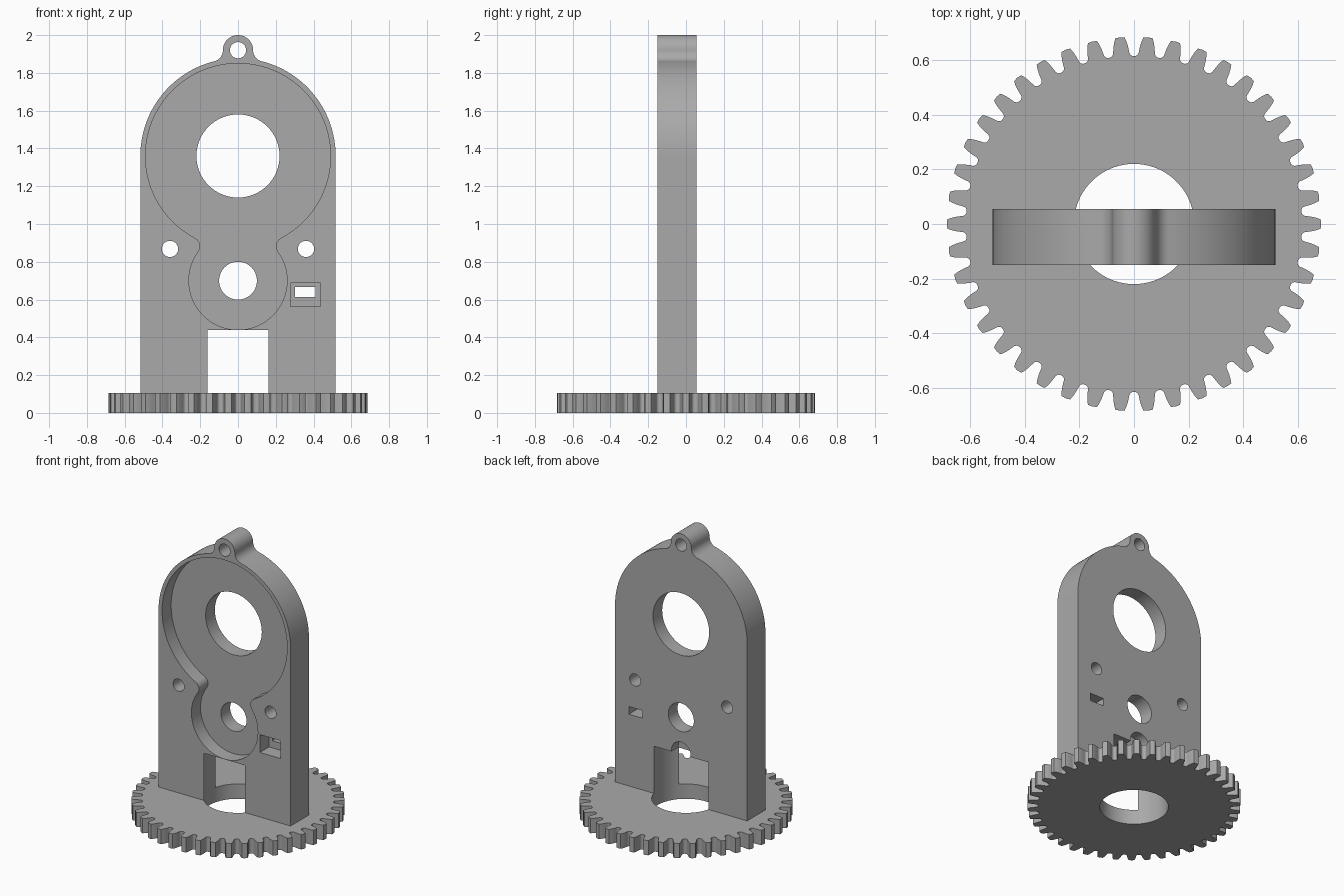
import bpy, bmesh
from math import sin, cos, pi, sqrt, atan2, tau, radians

if "Cube" in bpy.data.objects:
    bpy.data.objects.remove(bpy.data.objects["Cube"], do_unlink=True)

grey = bpy.data.materials.new("plain grey")
grey.use_nodes = True
colour = (0.4, 0.4, 0.4, 1)
grey.diffuse_color = colour
grey.node_tree.nodes["Principled BSDF"].inputs["Base Color"].default_value = colour

FRONT, BACK, MIDDLE = -0.15, 0.055, -0.048
GEAR_TOP = 0.105
BORE = 0.22


def prism(name, outline, low, high, upright):
    """Extrude a 2D outline along y (upright: x, z) or along z (flat: x, y)."""
    bm = bmesh.new()
    place = (lambda p, d: (p[0], d, p[1])) if upright else (lambda p, d: (p[0], p[1], d))
    a = [bm.verts.new(place(p, low)) for p in outline]
    b = [bm.verts.new(place(p, high)) for p in outline]
    bm.faces.new(a)
    bm.faces.new(b)
    for i in range(len(a)):
        j = (i + 1) % len(a)
        bm.faces.new((a[i], a[j], b[j], b[i]))
    bmesh.ops.recalc_face_normals(bm, faces=bm.faces)
    mesh = bpy.data.meshes.new(name)
    bm.to_mesh(mesh)
    bm.free()
    mesh.materials.append(grey)
    obj = bpy.data.objects.new(name, mesh)
    bpy.context.collection.objects.link(obj)
    return obj


def arc(x, z, r, start, end, steps):
    return [(x + r * cos(start + (end - start) * i / steps),
             z + r * sin(start + (end - start) * i / steps)) for i in range(steps + 1)]


def circle(x, z, r, steps=64):
    return arc(x, z, r, 0, tau, steps)[:-1]


def box(x1, x2, z1, z2):
    return [(x1, z1), (x2, z1), (x2, z2), (x1, z2)]


def blended(z_top, r_top, z_low, r_low, fillet):
    """Right half of two stacked circles joined by a fillet: centre and tangent angles."""
    gap, d1, d2 = z_top - z_low, r_top + fillet, r_low + fillet
    rise = (d2 * d2 - d1 * d1 + gap * gap) / (2 * gap)
    x = sqrt(d2 * d2 - rise * rise)
    z = z_low + rise
    return x, z, atan2(z - z_top, x), atan2(z - z_low, x)


def blend_half(z_top, r_top, z_low, r_low, fillet, last):
    x, z, a, b = blended(z_top, r_top, z_low, r_low, fillet)
    half = arc(0, z_top, r_top, pi / 2, a, 40)
    half += arc(x, z, fillet, a + pi, b + pi, 12)[1:]
    return half + arc(0, z_low, r_low, b, last, 40)[1:]


def mirrored(half):
    """Close a right half outline with its mirror image."""
    return half + [(-x, z) for x, z in reversed(half) if x > 1e-5]


def cut(target, cutter):
    mod = target.modifiers.new("cut", 'BOOLEAN')
    mod.operation = 'DIFFERENCE'
    mod.solver = 'EXACT'
    mod.object = cutter
    bpy.context.view_layer.objects.active = target
    bpy.ops.object.modifier_apply(modifier=mod.name)
    bpy.data.objects.remove(cutter, do_unlink=True)


def smooth(obj):
    bpy.ops.object.select_all(action='DESELECT')
    obj.select_set(True)
    bpy.context.view_layer.objects.active = obj
    bpy.ops.object.shade_smooth_by_angle(angle=radians(30))


# Upright plate with a round top and a hanging lug
half = blend_half(1.92, 0.08, 1.36, 0.517, 0.06, 0) + [(0.517, GEAR_TOP - 0.005)]
plate = prism("upright_plate", mirrored(half), FRONT, BACK, True)

# Keyhole-shaped recess in the front
recess = blend_half(1.36, 0.49, 0.70, 0.26, 0.05, -pi / 2)
cut(plate, prism("recess_cutter", mirrored(recess), FRONT - 0.1, MIDDLE, True))

# Round holes right through: x, z, radius
for x, z, r in [(0, 1.36, 0.22), (0, 0.70, 0.10), (0, 1.92, 0.043),
                (0.36, 0.868, 0.043), (-0.36, 0.868, 0.043)]:
    cut(plate, prism("hole_cutter", circle(x, z, r), FRONT - 0.2, BACK + 0.2, True))

# Stepped slot beside the recess
cut(plate, prism("pocket_cutter", box(0.277, 0.437, 0.562, 0.688), FRONT - 0.1, MIDDLE, True))
cut(plate, prism("slot_cutter", box(0.302, 0.409, 0.613, 0.667), FRONT - 0.2, BACK + 0.2, True))

# Vertical bore between the legs, with a small relief at the back
cut(plate, prism("bore_cutter", circle(0, 0, BORE, 96), -0.2, 0.439, False))
cut(plate, prism("relief_cutter", circle(0, 0.45, 0.075, 48), -0.02, BACK + 0.1, True))
smooth(plate)

# Gear base: half tooth as (angle from tooth centre, radius)
TEETH = 42
tooth = [(0.025, 0.683), (0.034, 0.668), (0.041, 0.650), (0.046, 0.633),
         (0.048, 0.625), (0.056, 0.618), (0.066, 0.615)]
profile = [(-a, r) for a, r in reversed(tooth)] + [(0, 0.685)] + tooth
outline = []
for i in range(TEETH):
    for a, r in profile:
        t = i * tau / TEETH + a
        outline.append((r * cos(t), r * sin(t)))
gear = prism("gear_base", outline, 0, GEAR_TOP, False)
cut(gear, prism("gear_bore_cutter", circle(0, 0, BORE, 96), -0.2, 0.4, False))
smooth(gear)
